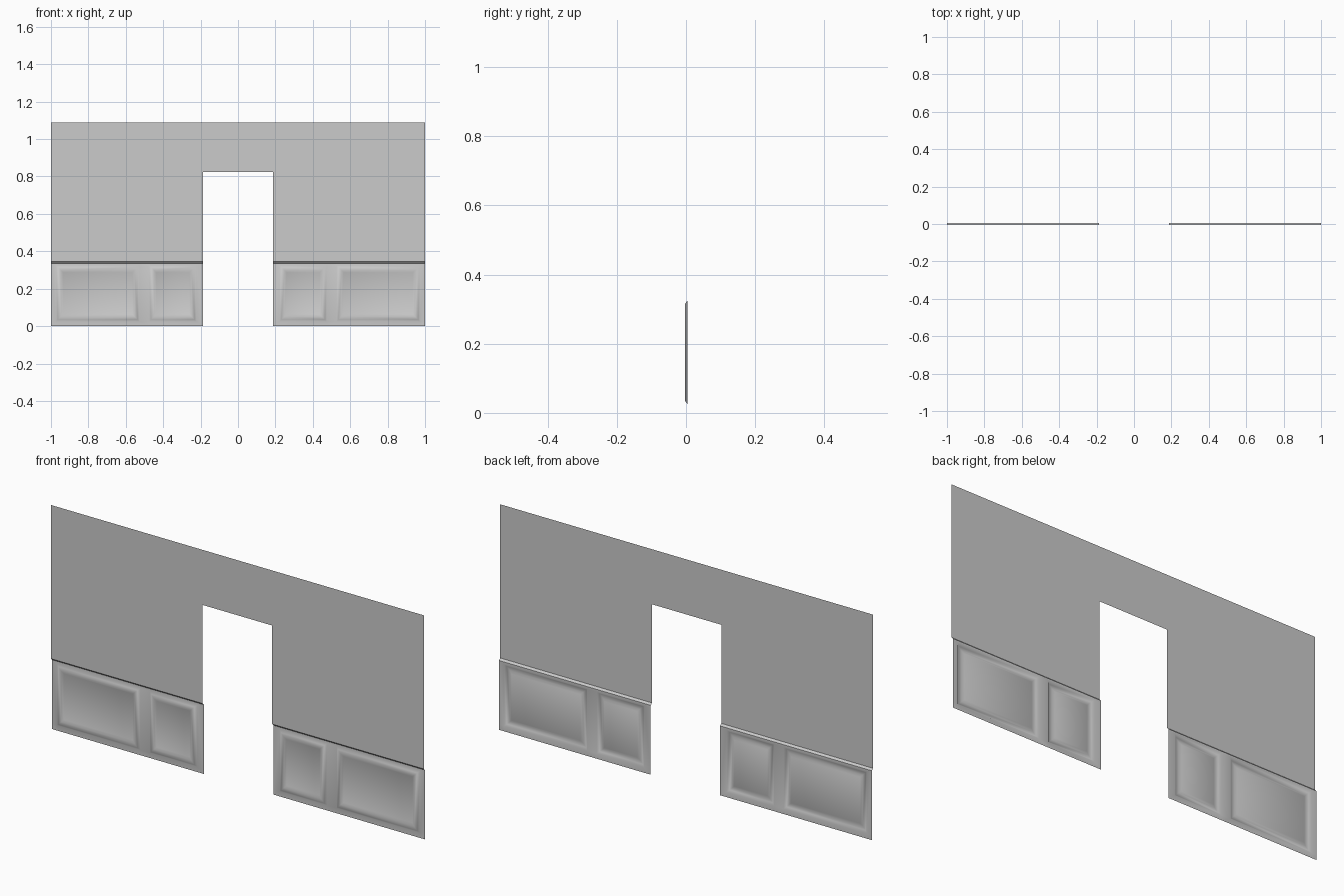
import bpy, bmesh, math

if "Cube" in bpy.data.objects:
    bpy.data.objects.remove(bpy.data.objects["Cube"])

WALL_Y, FRAME_Y = -0.0045, 0.0045
DOOR_X, DOOR_Z, TOP = 0.186, 0.823, 1.09
RAIL_LOW, RAIL_TOP = 0.336, 0.345


def strip(bm, xs, rows):
    """Grid of quads over x stations and (z, y) rows, facing +y."""
    grid = [[bm.verts.new((x, y, z)) for x in xs] for z, y in rows]
    faces = {}
    for r in range(len(rows) - 1):
        for c in range(len(xs) - 1):
            faces[r, c] = bm.faces.new((grid[r][c], grid[r + 1][c],
                                        grid[r + 1][c + 1], grid[r][c + 1]))
    return faces


def finish(bm, name):
    # mirror the right half onto the left
    bmesh.ops.remove_doubles(bm, verts=bm.verts[:], dist=1e-5)
    me = bpy.data.meshes.new(name)
    bm.to_mesh(me)
    bm.free()
    ob = bpy.data.objects.new(name, me)
    bpy.context.collection.objects.link(ob)
    mod = ob.modifiers.new("mirror", 'MIRROR')
    mod.use_clip = True
    bpy.ops.object.select_all(action='DESELECT')
    ob.select_set(True)
    bpy.context.view_layer.objects.active = ob
    bpy.ops.object.modifier_apply(modifier=mod.name)
    bpy.ops.object.shade_smooth_by_angle(angle=math.radians(40))
    return ob


# plain upper wall around the doorway
bm = bmesh.new()
strip(bm, [DOOR_X, 1], [(RAIL_TOP, WALL_Y), (DOOR_Z, WALL_Y), (TOP, WALL_Y)])
strip(bm, [0, DOOR_X], [(DOOR_Z, WALL_Y), (TOP, WALL_Y)])
finish(bm, "upper_wall")

# wainscot sheet with its ledge and two recessed, raised-centre panels
bm = bmesh.new()
faces = strip(bm, [DOOR_X, 0.222, 0.475, 0.527, 0.973, 1],
              [(0, FRAME_Y), (0.025, FRAME_Y), (0.325, FRAME_Y),
               (RAIL_LOW, FRAME_Y), (RAIL_TOP, WALL_Y)])
bm.normal_update()
panels = [faces[1, 1], faces[1, 3]]
for width, depth in ((0.01, -0.0075), (0.017, 0), (0.011, 0.005)):
    bmesh.ops.inset_individual(bm, faces=panels, thickness=width, depth=depth,
                               use_even_offset=True)
    bm.normal_update()
finish(bm, "wainscot")
